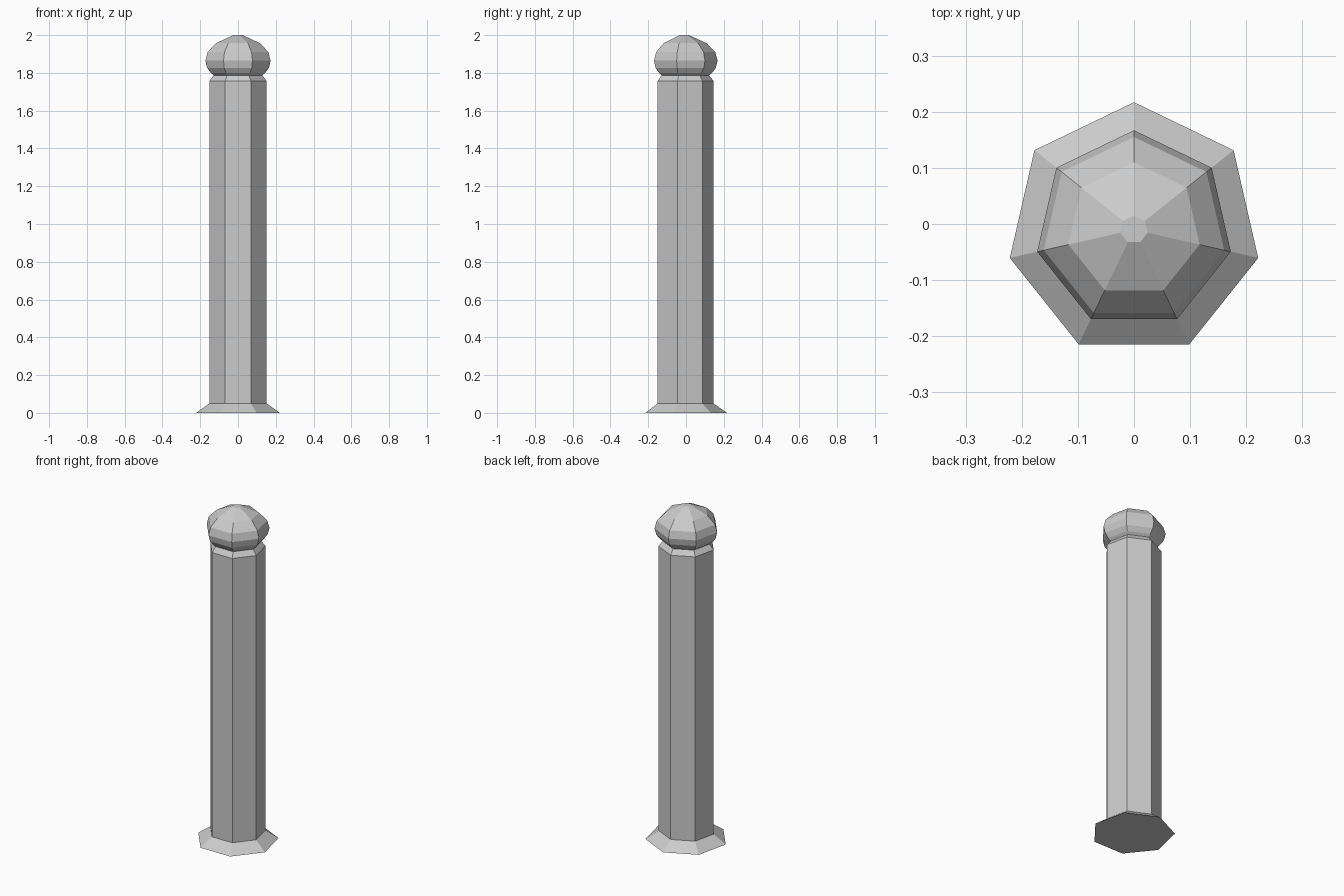
import bpy
import bmesh
import math

SIDES = 7
CENTRE_Y = -0.01

cube = bpy.data.objects.get("Cube")
if cube:
    bpy.data.objects.remove(cube, do_unlink=True)

stone = bpy.data.materials.new("grey stone")
stone.use_nodes = True
colour = (0.6, 0.6, 0.6, 1)
stone.diffuse_color = colour
stone.node_tree.nodes["Principled BSDF"].inputs["Base Color"].default_value = colour


def turned_part(name, profile):
    """Seven-sided solid through (radius, height) rings, one corner at the back."""
    bm = bmesh.new()
    rings = []
    for radius, z in profile:
        ring = []
        for i in range(SIDES):
            a = math.pi / 2 + i * math.tau / SIDES
            ring.append(bm.verts.new((radius * math.cos(a), radius * math.sin(a), z)))
        rings.append(ring)
    for low, high in zip(rings, rings[1:]):
        for i in range(SIDES):
            j = (i + 1) % SIDES
            bm.faces.new((low[i], low[j], high[j], high[i]))
    bm.faces.new(rings[0][::-1])
    bm.faces.new(rings[-1])
    mesh = bpy.data.meshes.new(name)
    bm.to_mesh(mesh)
    bm.free()
    mesh.materials.append(stone)
    obj = bpy.data.objects.new(name, mesh)
    obj.location.y = CENTRE_Y
    bpy.context.collection.objects.link(obj)
    return obj


# Flared foot
turned_part("base", [(0.227, 0), (0.156, 0.05)])

# Shaft with a chamfered top
turned_part("post", [(0.156, 0.05), (0.156, 1.757), (0.132, 1.787)])

# Rounded knob
turned_part("finial", [
    (0.132, 1.787), (0.148, 1.80), (0.168, 1.827), (0.177, 1.865),
    (0.165, 1.91), (0.12, 1.957), (0.025, 2.0),
])
